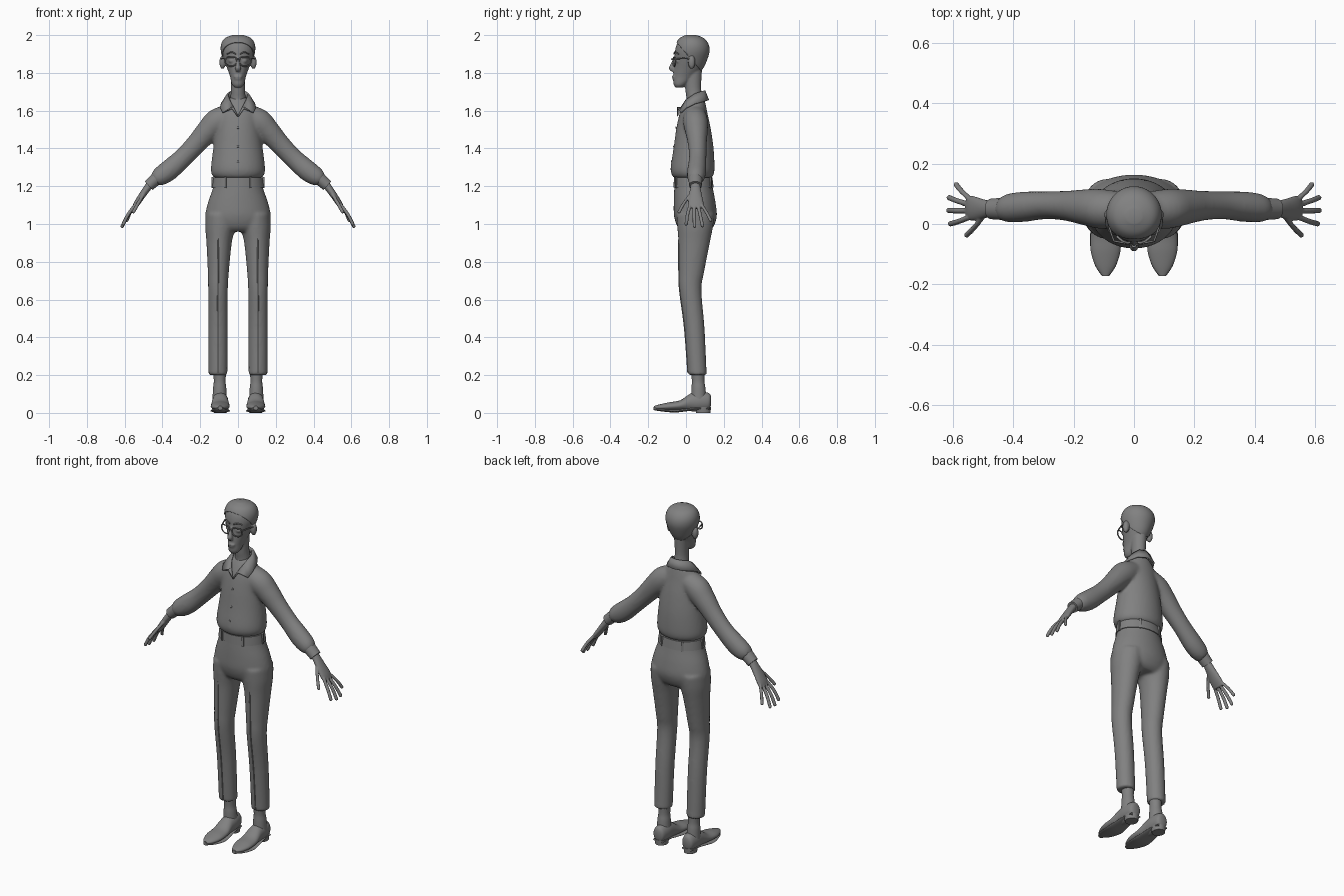
import bpy, bmesh, math
from mathutils import Vector, Matrix

X, Y, Z = Vector((1, 0, 0)), Vector((0, 1, 0)), Vector((0, 0, 1))
grey = bpy.data.materials.new("plain grey")
grey.diffuse_color = (0.22, 0.22, 0.22, 1)


def finish(name, bm, mirror=False, voxel=0, smooth=3, thick=0):
    """Turn a bmesh into a named, smooth-shaded object."""
    if mirror:
        geom = bm.verts[:] + bm.edges[:] + bm.faces[:]
        copy = bmesh.ops.duplicate(bm, geom=geom)["geom"]
        for v in copy:
            if isinstance(v, bmesh.types.BMVert):
                v.co.x *= -1
        bmesh.ops.remove_doubles(bm, verts=bm.verts[:], dist=1e-5)
    bmesh.ops.recalc_face_normals(bm, faces=bm.faces[:])
    me = bpy.data.meshes.new(name)
    bm.to_mesh(me)
    bm.free()
    ob = bpy.data.objects.new(name, me)
    bpy.context.collection.objects.link(ob)
    me.materials.append(grey)
    bpy.ops.object.select_all(action='DESELECT')
    ob.select_set(True)
    bpy.context.view_layer.objects.active = ob
    bpy.ops.object.shade_smooth_by_angle(angle=math.radians(50))
    if voxel:
        m = ob.modifiers.new("blend", 'REMESH')
        m.mode, m.voxel_size, m.use_smooth_shade = 'VOXEL', voxel, True
        m = ob.modifiers.new("soften", 'SMOOTH')
        m.factor, m.iterations = 0.5, smooth
    if thick:
        m = ob.modifiers.new("thickness", 'SOLIDIFY')
        m.thickness, m.offset = thick, 0
    return ob


def loft(bm, rows, u, v=None, sides=32, sub=5, flip=1):
    """Skin smooth elliptical rings; each row is x, y, z, radius along u, radius along v."""
    n, pts = len(rows), []
    for i in range(n - 1):
        a, b, c, d = (rows[max(0, min(n - 1, i + k))] for k in (-1, 0, 1, 2))
        for s in range(sub):
            t = s / sub
            pts.append([0.5 * (2 * q + (r - p) * t + (2 * p - 5 * q + 4 * r - w) * t * t
                        + (3 * q - p - 3 * r + w) * t ** 3) for p, q, r, w in zip(a, b, c, d)])
    pts.append(rows[-1])
    rings = []
    for i, p in enumerate(pts):
        w = v
        if w is None:
            tan = Vector(pts[min(i + 1, len(pts) - 1)][:3]) - Vector(pts[max(i - 1, 0)][:3])
            w = tan.cross(u).normalized()
        ring = []
        for k in range(sides):
            a = 2 * math.pi * k / sides
            co = Vector(p[:3]) + u * p[3] * math.cos(a) + w * p[4] * math.sin(a)
            ring.append(bm.verts.new((co.x * flip, co.y, co.z)))
        rings.append(ring)
    for r, s in zip(rings, rings[1:]):
        for k in range(sides):
            j = (k + 1) % sides
            bm.faces.new((r[k], r[j], s[j], s[k]))
    bm.faces.new(rings[0])
    bm.faces.new(rings[-1])


def upright(rows, x=0):
    return [(x, y, z, rx, ry) for z, y, rx, ry in rows]


def ball(bm, c, size):
    m = Matrix.Translation(c) @ Matrix.Diagonal((*size, 1))
    bmesh.ops.create_uvsphere(bm, u_segments=20, v_segments=12, radius=1, matrix=m)


def tube(bm, pts, r, sub=4):
    loft(bm, [(*p, r, r) for p in pts], Z if abs(pts[0][2] - pts[-1][2]) < 0.02 else Y, sides=10, sub=sub)


# shirt: torso with both sleeves blended in
bm = bmesh.new()
loft(bm, upright([(1.243, .035, .122, .098), (1.262, .035, .139, .111), (1.30, .035, .143, .116),
                  (1.40, .04, .131, .106), (1.50, .04, .117, .092), (1.58, .04, .108, .075),
                  (1.63, .045, .085, .06), (1.67, .052, .05, .044)]), X, Y, 48)
for f in (1, -1):
    loft(bm, [(.05, .047, 1.575, .06, .06), (.11, .05, 1.54, .066, .07), (.16, .055, 1.492, .06, .062),
              (.22, .06, 1.425, .05, .054), (.29, .062, 1.352, .046, .051), (.365, .057, 1.285, .05, .055),
              (.415, .053, 1.25, .047, .049), (.442, .05, 1.232, .036, .034)], Y, flip=f)
finish("shirt", bm, voxel=.009, smooth=5)

# shirt cuffs
bm = bmesh.new()
loft(bm, [(.43, .05, 1.242, .037, .034), (.473, .05, 1.203, .034, .031)], Y, sub=2)
finish("shirt_cuffs", bm, True)

# shirt collar: turned-down strip ending in two points
bm = bmesh.new()
top = [(0, .098, 1.705), (.035, .086, 1.703), (.054, .045, 1.688), (.042, .0, 1.655),
       (.022, -.026, 1.615), (.001, -.046, 1.57)]
low = [(0, .118, 1.655), (.055, .1, 1.65), (.086, .05, 1.638), (.094, .0, 1.615),
       (.082, -.026, 1.59), (.032, -.046, 1.615)]
tv, lv = [bm.verts.new(p) for p in top], [bm.verts.new(p) for p in low]
for i in range(5):
    bm.faces.new((tv[i], tv[i + 1], lv[i + 1], lv[i]))
finish("shirt_collar", bm, True, thick=.009)

# shirt buttons
bm = bmesh.new()
for y, z in ((-.052, 1.51), (-.064, 1.41), (-.076, 1.33)):
    ball(bm, (0, y, z), (.006, .004, .006))
finish("shirt_buttons", bm)

# trousers: hips with both legs blended in
bm = bmesh.new()
loft(bm, upright([(1.25, .038, .122, .095), (1.19, .04, .133, .102), (1.11, .046, .16, .111),
                  (1.04, .05, .174, .113), (.985, .05, .165, .095), (.96, .05, .14, .07)]), X, Y, 48)
for f in (1, -1):
    loft(bm, [(.09, .05, 1.05, .08, .1), (.094, .048, .98, .079, .094), (.1, .043, .9, .067, .083),
              (.104, .03, .75, .056, .067), (.106, .024, .65, .052, .058), (.106, .045, .45, .051, .053),
              (.106, .06, .2, .05, .05)], X, Y, flip=f)
finish("trousers", bm, voxel=.009, smooth=4)

# trouser creases running down the front
bm = bmesh.new()
tube(bm, [(.104, -.037, .93), (.105, -.037, .75), (.106, -.033, .65), (.106, -.007, .45), (.106, .011, .21)], .004)
finish("trouser_creases", bm, True)

# waistband and belt loops
bm = bmesh.new()
loft(bm, upright([(1.193, .04, .137, .106), (1.245, .038, .13, .102)]), X, Y, 48, 2)
finish("waistband", bm)
bm = bmesh.new()
for deg in (-60, 0, 60):
    a = math.radians(deg)
    m = (Matrix.Translation((.135 * math.cos(a), .039 + .106 * math.sin(a), 1.219))
         @ Matrix.Rotation(a, 4, 'Z') @ Matrix.Diagonal((.008, .012, .058, 1)))
    bmesh.ops.create_cube(bm, size=1, matrix=m)
finish("belt_loops", bm, True)

# hands: palm, four fingers and thumb blended together
bm = bmesh.new()
loft(bm, [(.455, .05, 1.22, .026, .022), (.475, .05, 1.197, .026, .02), (.505, .05, 1.155, .034, .018),
          (.535, .052, 1.11, .041, .016), (.55, .052, 1.085, .036, .012)], Y)
fingers = [((.545, .022, 1.1), (.582, .008, 1.05), (.607, .001, 1.0)),
           ((.548, .044, 1.095), (.588, .044, 1.04), (.613, .045, .988)),
           ((.547, .065, 1.095), (.586, .077, 1.04), (.611, .087, .991)),
           ((.54, .08, 1.105), (.57, .108, 1.062), (.588, .13, 1.02)),
           ((.492, .035, 1.17), (.525, -.008, 1.115), (.553, -.036, 1.065))]
for chain in fingers:
    tube(bm, chain, .0095)
    ball(bm, chain[-1], (.0095,) * 3)
finish("hands", bm, True, voxel=.004, smooth=2)

# ankles
bm = bmesh.new()
loft(bm, upright([(.07, .068, .038, .04), (.13, .066, .035, .037), (.17, .064, .031, .033),
                  (.23, .062, .036, .036)], .097), X, Y)
finish("ankles", bm, True)

# shoes, with soles and heels
bm = bmesh.new()
loft(bm, [(.094, y, z, rx, rz) for y, z, rx, rz in (
    (.132, .065, .018, .025), (.12, .06, .034, .045), (.075, .06, .042, .053), (.025, .056, .043, .047),
    (-.03, .04, .049, .027), (-.09, .034, .049, .022), (-.14, .03, .033, .015), (-.17, .029, .012, .007))],
    X, Z)
finish("shoes", bm, True)
bm = bmesh.new()
loft(bm, [(.094, y, z, rx, .008) for y, z, rx in (
    (-.172, .023, .012), (-.13, .016, .038), (-.06, .01, .052), (0, .016, .047), (.06, .024, .04),
    (.125, .024, .034))], X, Z)
loft(bm, upright([(0, .092, .034, .038), (.03, .09, .038, .042)], .094), X, Y, sub=1)
finish("shoe_soles", bm, True)

# head: skull, jaw, neck, nose and ears blended together
skull = [(1.722, -.035, .018, .02), (1.74, -.03, .033, .036), (1.78, -.009, .042, .059),
         (1.82, .01, .056, .074), (1.86, .022, .071, .082), (1.91, .03, .085, .089),
         (1.95, .032, .083, .081), (1.98, .03, .063, .058), (1.996, .026, .022, .02)]
bm = bmesh.new()
loft(bm, upright(skull), X, Y)
loft(bm, upright([(1.575, .03, .04, .055), (1.65, .045, .042, .044), (1.72, .038, .036, .042),
                  (1.82, .04, .04, .045)]), X, Y)
loft(bm, [(0, -.05, 1.89, .008, .01), (0, -.066, 1.855, .009, .012), (0, -.075, 1.825, .015, .016),
          (0, -.068, 1.808, .012, .012)], X, Y)
for s in (1, -1):
    ball(bm, (s * .082, .03, 1.856), (.017, .019, .036))
    ball(bm, (s * .03, -.04, 1.864), (.02, .017, .015))
ball(bm, (0, -.064, 1.78), (.024, .011, .006))
ball(bm, (0, -.062, 1.768), (.02, .011, .006))
finish("head", bm, voxel=.005, smooth=3)

# hair: thin cap cut along the hairline
bm = bmesh.new()
loft(bm, upright([(z + .003, y, rx + .003, ry + .003) for z, y, rx, ry in skull]), X, Y, 40)
bmesh.ops.bisect_plane(bm, geom=bm.verts[:] + bm.edges[:] + bm.faces[:], plane_co=(0, -.045, 1.957),
                       plane_no=(0, .135, .115), clear_inner=True)
bmesh.ops.delete(bm, geom=[v for v in bm.verts if v.co.z < 1.79], context='VERTS')
finish("hair", bm, thick=.005)

# eyebrows
bm = bmesh.new()
tube(bm, [(.012, -.062, 1.9), (.035, -.058, 1.91), (.058, -.04, 1.9)], .004)
finish("eyebrows", bm, True)

# glasses: rims, bridge and side arms
bm = bmesh.new()
rim = []
for k in range(25):
    a = 2 * math.pi * k / 24
    rim.append((.037 + .031 * math.cos(a), -.068 + .012 * (math.cos(a) + 1) / 2,
                1.862 + .027 * min(math.sin(a), .75)))
loft(bm, [(*p, .0035, .0035) for p in rim], Y, sides=8, sub=2)
tube(bm, [(0, -.076, 1.873), (.009, -.07, 1.87)], .0035, 2)
tube(bm, [(.066, -.058, 1.873), (.082, -.01, 1.877), (.088, .035, 1.872)], .0035)
finish("glasses", bm, True)
